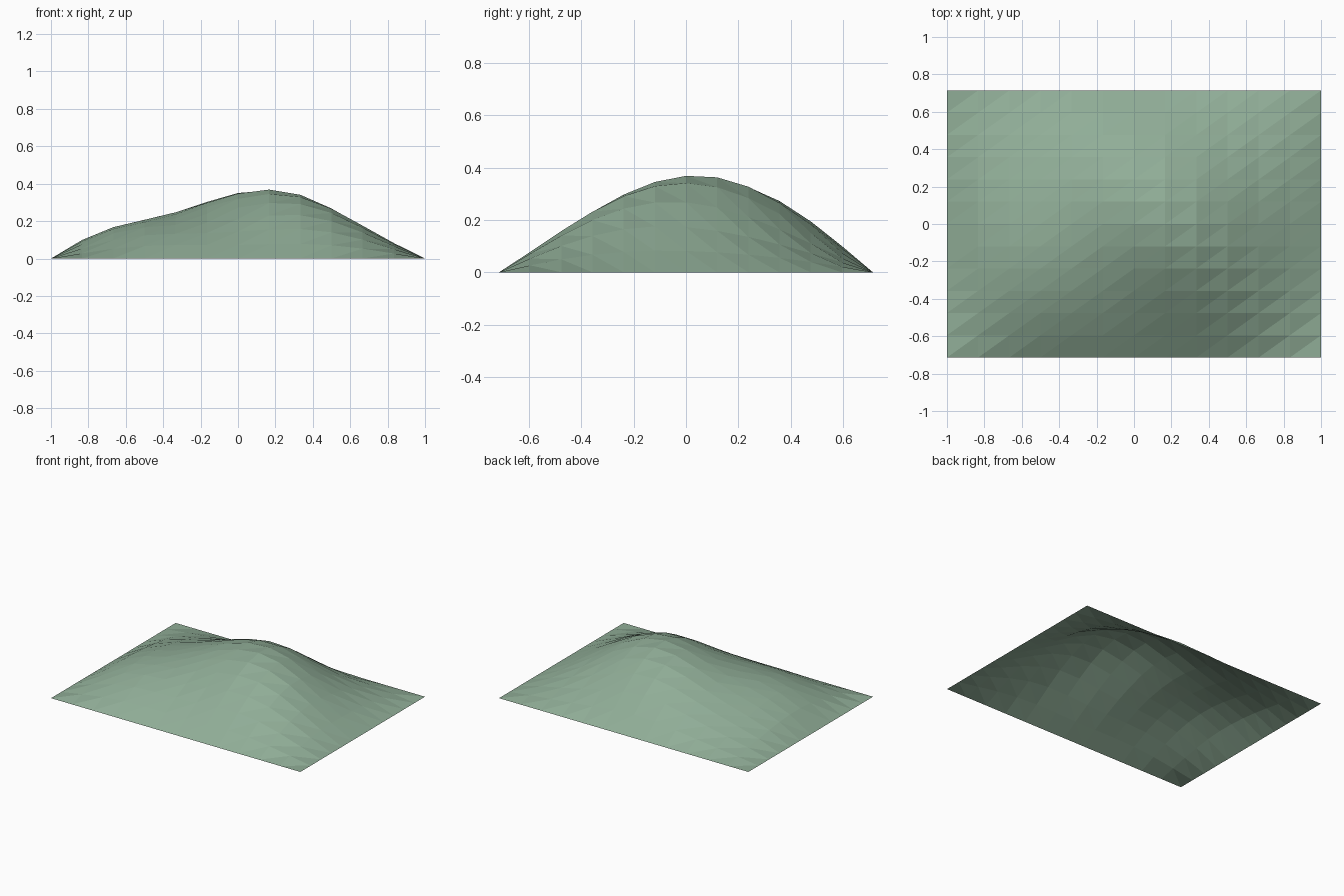
import bpy, bmesh
from math import sin, cos, pi

if "Cube" in bpy.data.objects:
    bpy.data.objects.remove(bpy.data.objects["Cube"])

N = 12                 # cells along each side
HALF_X, HALF_Y = 1.0, 0.714


def height(u, v):
    # Arch that falls to zero at every edge, rippled by a slanted wave
    arch_x = 0.6 * sin(pi * u) + 0.4 * 4 * u * (1 - u)
    arch_y = sin(pi * v)
    x, y = (2 * u - 1) * HALF_X, (2 * v - 1) * HALF_Y
    return max(0.0, arch_x * arch_y * (0.335 + 0.055 * cos(4.5 * x + 2.6 * y - 1.35)))


# Hill sheet: open triangulated height field
bm = bmesh.new()
grid = [[bm.verts.new(((2 * i / N - 1) * HALF_X, (2 * j / N - 1) * HALF_Y, height(i / N, j / N)))
         for j in range(N + 1)] for i in range(N + 1)]
for i in range(N):
    for j in range(N):
        a, b = grid[i][j], grid[i + 1][j]
        c, d = grid[i + 1][j + 1], grid[i][j + 1]
        bm.faces.new((a, b, c))
        bm.faces.new((a, c, d))
mesh = bpy.data.meshes.new("hill_sheet")
bm.to_mesh(mesh)
bm.free()
sheet = bpy.data.objects.new("hill_sheet", mesh)
bpy.context.collection.objects.link(sheet)

# Soft green surface
green = bpy.data.materials.new("soft_green")
green.diffuse_color = (0.28, 0.42, 0.31, 1)
green.use_nodes = True
green.node_tree.nodes["Principled BSDF"].inputs["Base Color"].default_value = green.diffuse_color
mesh.materials.append(green)
